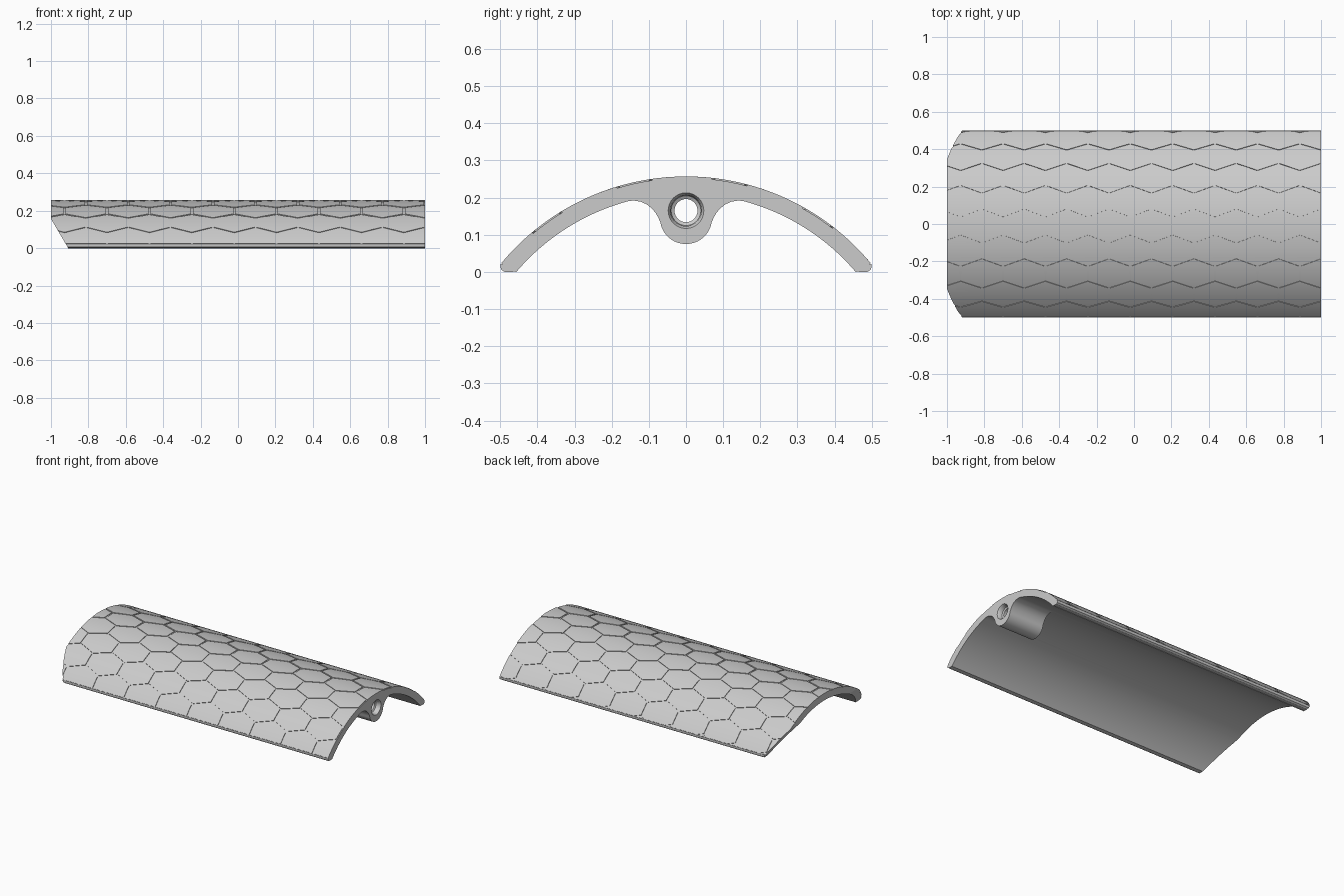
import bpy, bmesh, math
from mathutils import Matrix, Vector

if "Cube" in bpy.data.objects:
    bpy.data.objects.remove(bpy.data.objects["Cube"], do_unlink=True)

R_OUT, R_IN, R_BASE = 0.646, 0.60, 0.642   # tile face, underside, groove floor
CZ = -0.389                                # height of the arch centre
PITCH, ROW = 0.2267, 0.13                  # honeycomb spacing along and across

grey = bpy.data.materials.new("plain grey")
grey.use_nodes = True
grey.diffuse_color = (0.6, 0.6, 0.6, 1)
grey.node_tree.nodes["Principled BSDF"].inputs["Base Color"].default_value = (0.6, 0.6, 0.6, 1)


def finish(bm, name):
    bmesh.ops.recalc_face_normals(bm, faces=bm.faces)
    mesh = bpy.data.meshes.new(name)
    bm.to_mesh(mesh)
    bm.free()
    mesh.materials.append(grey)
    obj = bpy.data.objects.new(name, mesh)
    bpy.context.collection.objects.link(obj)
    return obj


def cut(bm, co, no):
    bmesh.ops.bisect_plane(bm, geom=bm.verts[:] + bm.edges[:] + bm.faces[:], dist=1e-6,
                           plane_co=co, plane_no=no, clear_outer=True)


def slant_cut(bm):
    # sloping trim across the feet at the -x end
    cut(bm, (-1, 0, 0.157), (-0.157, 0, -0.092))
    bmesh.ops.holes_fill(bm, edges=bm.edges[:], sides=0)


def extrude_profile(bm, points, x0, x1):
    face = bm.faces.new([bm.verts.new((x0, y, z)) for y, z in points])
    new = bmesh.ops.extrude_face_region(bm, geom=[face], use_keep_orig=True)["geom"]
    bmesh.ops.translate(bm, vec=(x1 - x0, 0, 0),
                        verts=[v for v in new if isinstance(v, bmesh.types.BMVert)])


def arc(r, a0, a1, n, cz=CZ):
    steps = [a0 + (a1 - a0) * i / n for i in range(n + 1)]
    return [(r * math.sin(a), cz + r * math.cos(a)) for a in steps]


def mirrored(half):
    return half + [(-y, z) for y, z in reversed(half)]


def apply_boolean(obj, other, operation):
    mod = obj.modifiers.new(operation.lower(), 'BOOLEAN')
    mod.operation, mod.object, mod.solver = operation, other, 'EXACT'
    bpy.context.view_layer.objects.active = obj
    bpy.ops.object.modifier_apply(modifier=mod.name)
    bpy.data.objects.remove(other, do_unlink=True)


# Arched shell with rounded feet
foot = [(0.499, 0.022), (0.5, 0.014), (0.497, 0.006), (0.488, 0.0),
        (0.468, 0.0), (0.460, 0.002)]
bm = bmesh.new()
outer = arc(R_BASE, -0.88, 0.88, 56)
inner = arc(R_IN, 0.868, -0.868, 56)
extrude_profile(bm, outer + foot + inner + [(-y, z) for y, z in reversed(foot)], -1, 1)
slant_cut(bm)
shell = finish(bm, "arched_shell")

# Pivot boss blended into the underside at the +x end
blend = [(0.15, 0.21), (0.155, 0.191), (0.14, 0.192), (0.122, 0.189), (0.106, 0.182),
         (0.092, 0.171), (0.082, 0.159), (0.074, 0.145)]
bowl = arc(0.07, math.radians(100), math.radians(176), 10, cz=0.145)
bm = bmesh.new()
extrude_profile(bm, [(-0.0, 0.235)] + mirrored(blend + bowl), 0.75, 1)
boss = finish(bm, "pivot_boss")
apply_boolean(shell, boss, 'UNION')

# Stepped, countersunk bore through the boss
bm = bmesh.new()
bore = [(0.70, 0.0), (0.70, 0.031), (0.965, 0.031), (0.97, 0.040),
        (0.99, 0.042), (1.0, 0.048), (1.02, 0.048), (1.02, 0.0)]
verts = [bm.verts.new((x, 0, 0.165 + r)) for x, r in bore]
edges = [bm.edges.new(pair) for pair in zip(verts, verts[1:])]
bmesh.ops.spin(bm, geom=verts + edges, cent=(0, 0, 0.165), axis=(1, 0, 0),
               angle=2 * math.pi, steps=40)
bmesh.ops.remove_doubles(bm, verts=bm.verts, dist=1e-5)
cutter = finish(bm, "bore_cutter")
cutter.hide_render = True
apply_boolean(shell, cutter, 'DIFFERENCE')

# Honeycomb of thin tiles, laid out flat and then wrapped over the arch
bm = bmesh.new()
gap = 0.005
hx, tip, side = PITCH / 2 - gap, ROW * 2 / 3 - gap, ROW / 3 - gap * 0.6
corners = [(0, tip), (-hx, side), (-hx, -side), (0, -tip), (hx, -side), (hx, side)]
for j in range(-8, 3):
    s = 0.379 + ROW * j
    shift = PITCH / 2 if j % 2 == 0 else 0
    for i in range(-10, 2):
        x = 1 + shift + i * PITCH
        bm.faces.new([bm.verts.new((x + dx, s + ds, R_BASE - 0.004)) for dx, ds in corners])
for co, no in (((1, 0, 0), (1, 0, 0)), ((-1, 0, 0), (-1, 0, 0)),
               ((0, 0.567, 0), (0, 1, 0)), ((0, -0.567, 0), (0, -1, 0))):
    cut(bm, co, no)
for k in range(-28, 29):
    bmesh.ops.bisect_plane(bm, geom=bm.verts[:] + bm.edges[:] + bm.faces[:], dist=1e-6,
                           plane_co=(0, k * 0.02 + 0.001, 0), plane_no=(0, 1, 0))
new = bmesh.ops.extrude_face_region(bm, geom=bm.faces[:], use_keep_orig=True)["geom"]
for v in new:
    if isinstance(v, bmesh.types.BMVert):
        v.co.z = R_OUT
for v in bm.verts:
    angle, r = v.co.y / R_OUT, v.co.z
    v.co.y, v.co.z = r * math.sin(angle), CZ + r * math.cos(angle)
slant_cut(bm)
tiles = finish(bm, "honeycomb_tiles")

# Smooth curves, crisp edges
for obj in (shell, tiles):
    bpy.ops.object.select_all(action='DESELECT')
    obj.select_set(True)
    bpy.context.view_layer.objects.active = obj
    bpy.ops.object.shade_smooth_by_angle(angle=math.radians(30))
